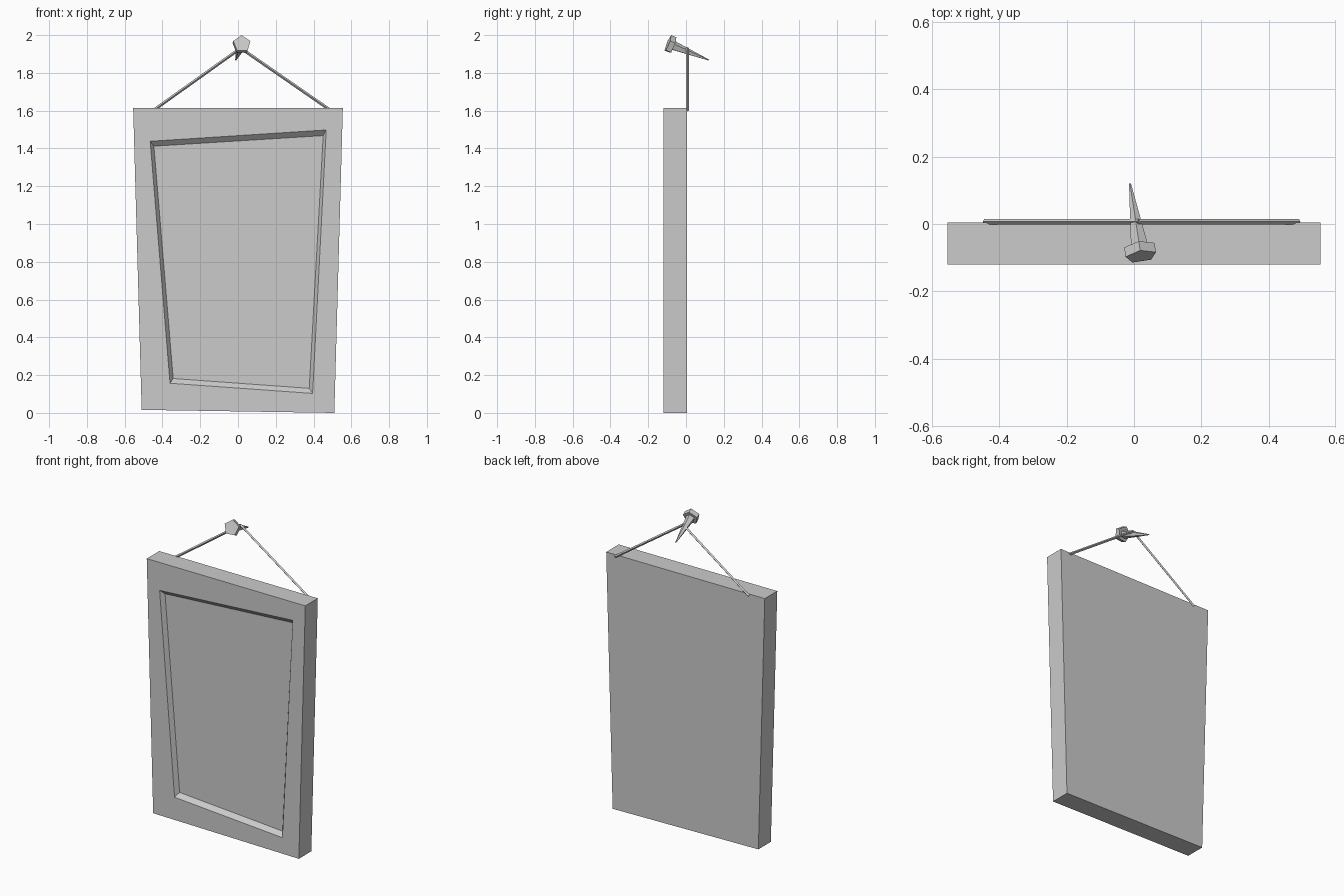
import bpy, bmesh
from mathutils import Vector, Matrix

if "Cube" in bpy.data.objects:
    bpy.data.objects.remove(bpy.data.objects["Cube"])


def finish(name, bm):
    bmesh.ops.recalc_face_normals(bm, faces=bm.faces)
    mesh = bpy.data.meshes.new(name)
    bm.to_mesh(mesh)
    bm.free()
    obj = bpy.data.objects.new(name, mesh)
    bpy.context.collection.objects.link(obj)
    return obj


def add_cone(bm, start, end, r1, r2, sides):
    """Tapered prism from start to end, one corner pointing up."""
    a, b = Vector(start), Vector(end)
    d = b - a
    rot = d.to_track_quat('Z', 'Y').to_matrix().to_4x4()
    bmesh.ops.create_cone(bm, cap_ends=True, segments=sides, radius1=r1, radius2=r2,
                          depth=d.length, matrix=Matrix.Translation((a + b) / 2) @ rot)


# Crooked picture frame: loops from back, over the front rim, into the recess
outer = [(-0.555, 1.615), (0.555, 1.613), (0.51, 0.0), (-0.51, 0.016)]
rim = [(-0.465, 1.438), (0.467, 1.498), (0.395, 0.103), (-0.36, 0.157)]
inner = [(-0.445, 1.412), (0.451, 1.468), (0.377, 0.13), (-0.343, 0.182)]
FRONT, BACK, RECESS = -0.12, 0.005, -0.094
bm = bmesh.new()
loops = [[bm.verts.new((x, y, z)) for x, z in quad]
         for quad, y in ((outer, BACK), (outer, FRONT), (rim, FRONT), (inner, RECESS))]
for a, b in zip(loops, loops[1:]):
    for i in range(4):
        j = (i + 1) % 4
        bm.faces.new((a[i], a[j], b[j], b[i]))
bm.faces.new(loops[0])
bm.faces.new(loops[-1])
finish("picture_frame", bm)

# Hanging string: two straight runs meeting at the nail
bm = bmesh.new()
apex = (0.014, 0.007, 1.931)
for end in ((-0.445, 0.007, 1.604), (0.49, 0.007, 1.602)):
    add_cone(bm, end, apex, 0.008, 0.008, 4)
finish("hanging_string", bm)

# Nail: five-sided head and tapering shaft, tilted downward
head = Vector((0.021, -0.096, 1.955))
tip = Vector((-0.012, 0.12, 1.868))
axis = (tip - head).normalized()
bm = bmesh.new()
add_cone(bm, head, head + axis * 0.03, 0.048, 0.048, 5)
finish("nail_head", bm)
bm = bmesh.new()
add_cone(bm, head + axis * 0.028, tip, 0.027, 0.003, 5)
finish("nail_shaft", bm)
